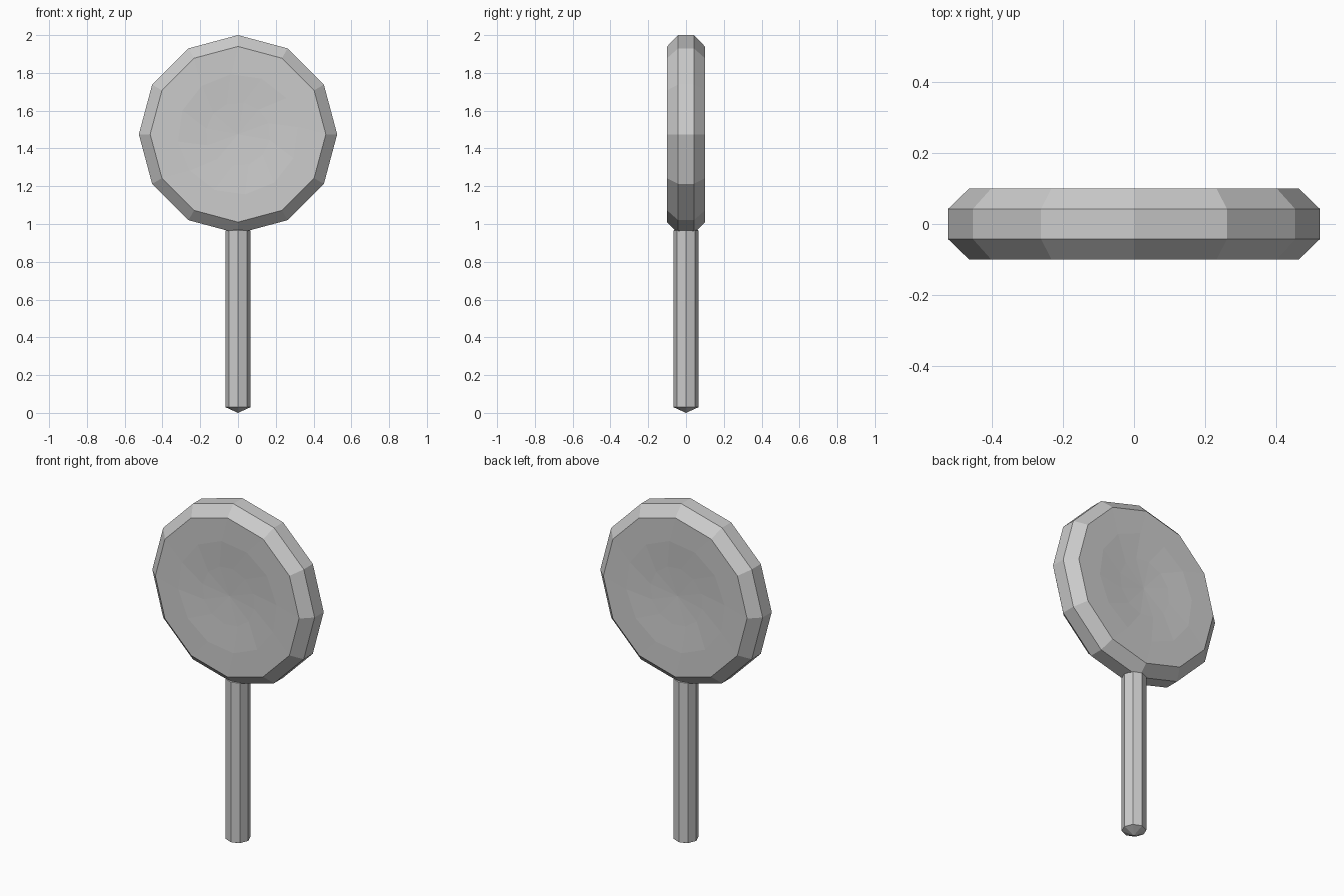
import bpy, bmesh
from math import sin, cos, pi

if "Cube" in bpy.data.objects:
    bpy.data.objects.remove(bpy.data.objects["Cube"])


def lathe(name, profile, sides, place):
    """Join rings of (radius, height, twist) into a faceted solid; radius 0 is a pole."""
    bm = bmesh.new()
    rings = []
    for r, h, twist in profile:
        n = sides if r else 1
        rings.append([bm.verts.new(place(r * cos(2 * pi * i / sides + twist),
                                         r * sin(2 * pi * i / sides + twist), h))
                      for i in range(n)])
    for a, b in zip(rings, rings[1:]):
        for i in range(sides):
            j = (i + 1) % sides
            if len(a) == 1:
                bm.faces.new((a[0], b[j], b[i]))
            elif len(b) == 1:
                bm.faces.new((a[i], a[j], b[0]))
            else:
                bm.faces.new((a[i], a[j], b[j], b[i]))
    bmesh.ops.recalc_face_normals(bm, faces=bm.faces)
    mesh = bpy.data.meshes.new(name)
    bm.to_mesh(mesh)
    bm.free()
    ob = bpy.data.objects.new(name, mesh)
    bpy.context.collection.objects.link(ob)
    return ob


# Candy disc: bevelled 12-sided rim, shallow twisted dish on both faces
half = [(0.525, 0.042, 0), (0.465, 0.10, 0), (0.32, 0.098, 0.12),
        (0.17, 0.088, 0.35), (0, 0.08, 0)]
back = [(r, -h, -t) for r, h, t in reversed(half)]
lathe("candy_disc", back + half[::-1][::-1], 12,
      lambda u, v, h: (u, -h, 1.475 + v))

# Octagonal stick with a blunt pointed foot, its top sunk into the candy
lathe("stick", [(0, 0.005, 0), (0.066, 0.03, 0), (0.066, 0.965, 0), (0, 1.0, 0)], 8,
      lambda u, v, h: (u, v, h if h > 0.01 else 0))
